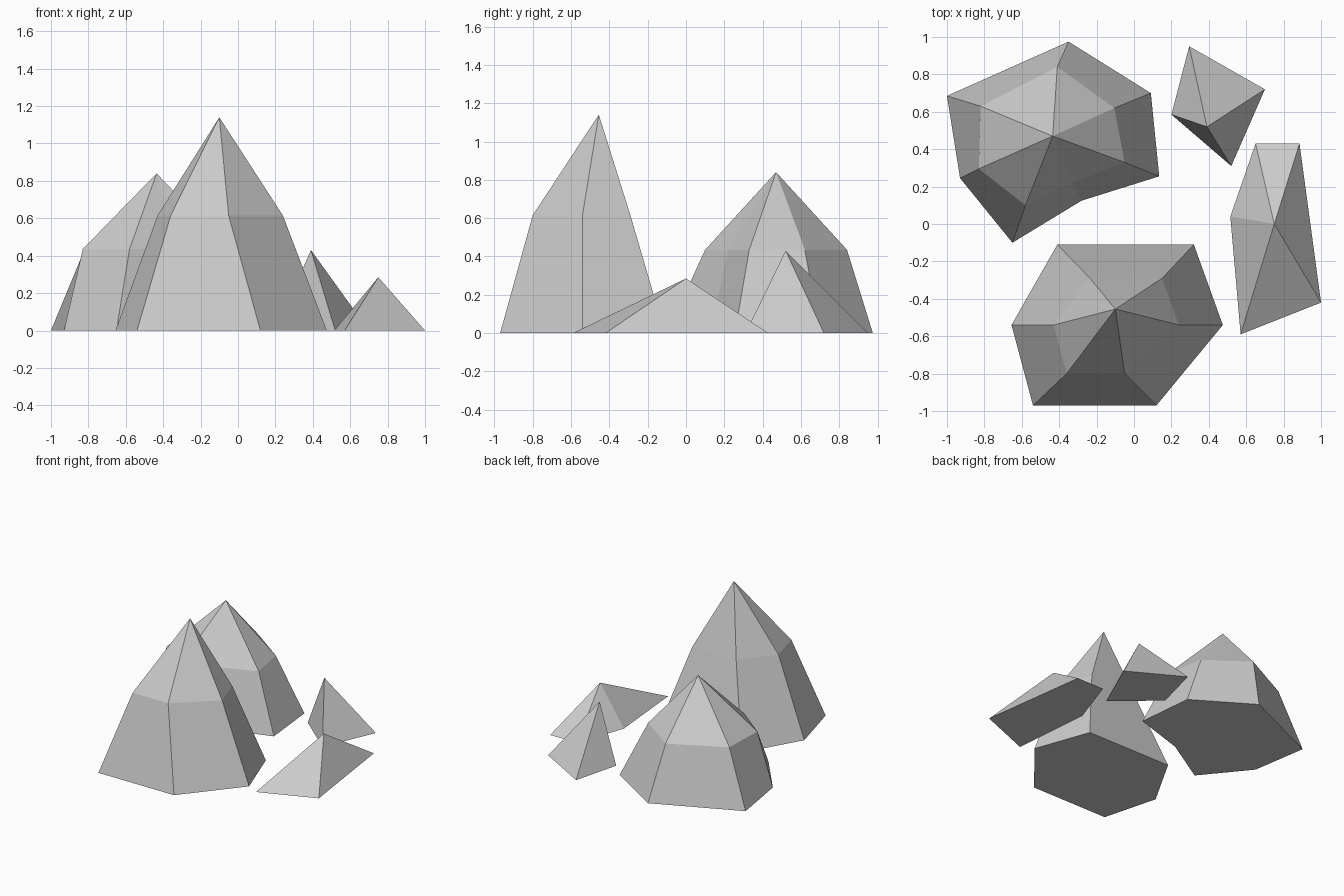
import bpy
import bmesh

if "Cube" in bpy.data.objects:
    bpy.data.objects.remove(bpy.data.objects["Cube"])


def make_rock(name, base, apex, shoulder=None, shoulder_z=0.0):
    """Faceted rock: flat base outline, optional shoulder ring, pointed top."""
    bm = bmesh.new()
    ring = [bm.verts.new((x, y, 0)) for x, y in base]
    n = len(ring)
    bm.faces.new(ring)
    if shoulder:
        upper = [bm.verts.new((x, y, shoulder_z)) for x, y in shoulder]
        for i in range(n):
            j = (i + 1) % n
            bm.faces.new((ring[i], ring[j], upper[j], upper[i]))
        ring = upper
    tip = bm.verts.new(apex)
    for i in range(n):
        bm.faces.new((ring[i], ring[(i + 1) % n], tip))
    bmesh.ops.recalc_face_normals(bm, faces=bm.faces)
    mesh = bpy.data.meshes.new(name)
    bm.to_mesh(mesh)
    bm.free()
    obj = bpy.data.objects.new(name, mesh)
    bpy.context.collection.objects.link(obj)
    return obj


# Tallest rock at the front
make_rock(
    "tall_rock",
    [(-0.655, -0.54), (-0.41, -0.11), (0.32, -0.11),
     (0.475, -0.54), (0.12, -0.97), (-0.54, -0.97)],
    (-0.10, -0.455, 1.14),
    [(-0.43, -0.54), (-0.235, -0.29), (0.15, -0.29),
     (0.24, -0.54), (-0.05, -0.80), (-0.36, -0.80)], 0.615)

# Broad rock at the back left, with a notch in its base
make_rock(
    "broad_rock",
    [(-1.0, 0.685), (-0.35, 0.975), (0.09, 0.70), (0.135, 0.255),
     (-0.28, 0.125), (-0.65, -0.10), (-0.93, 0.245)],
    (-0.435, 0.47, 0.84),
    [(-0.82, 0.63), (-0.41, 0.84), (-0.105, 0.62), (-0.05, 0.33),
     (-0.33, 0.22), (-0.58, 0.10), (-0.83, 0.295)], 0.435)

# Small pointed rock at the back right
make_rock(
    "small_rock",
    [(0.295, 0.95), (0.70, 0.72), (0.52, 0.31), (0.20, 0.585)],
    (0.39, 0.52, 0.43))

# Low flat rock on the right
make_rock(
    "low_rock",
    [(0.65, 0.43), (0.885, 0.43), (1.0, -0.42), (0.57, -0.59), (0.515, 0.04)],
    (0.75, 0.0, 0.285))
